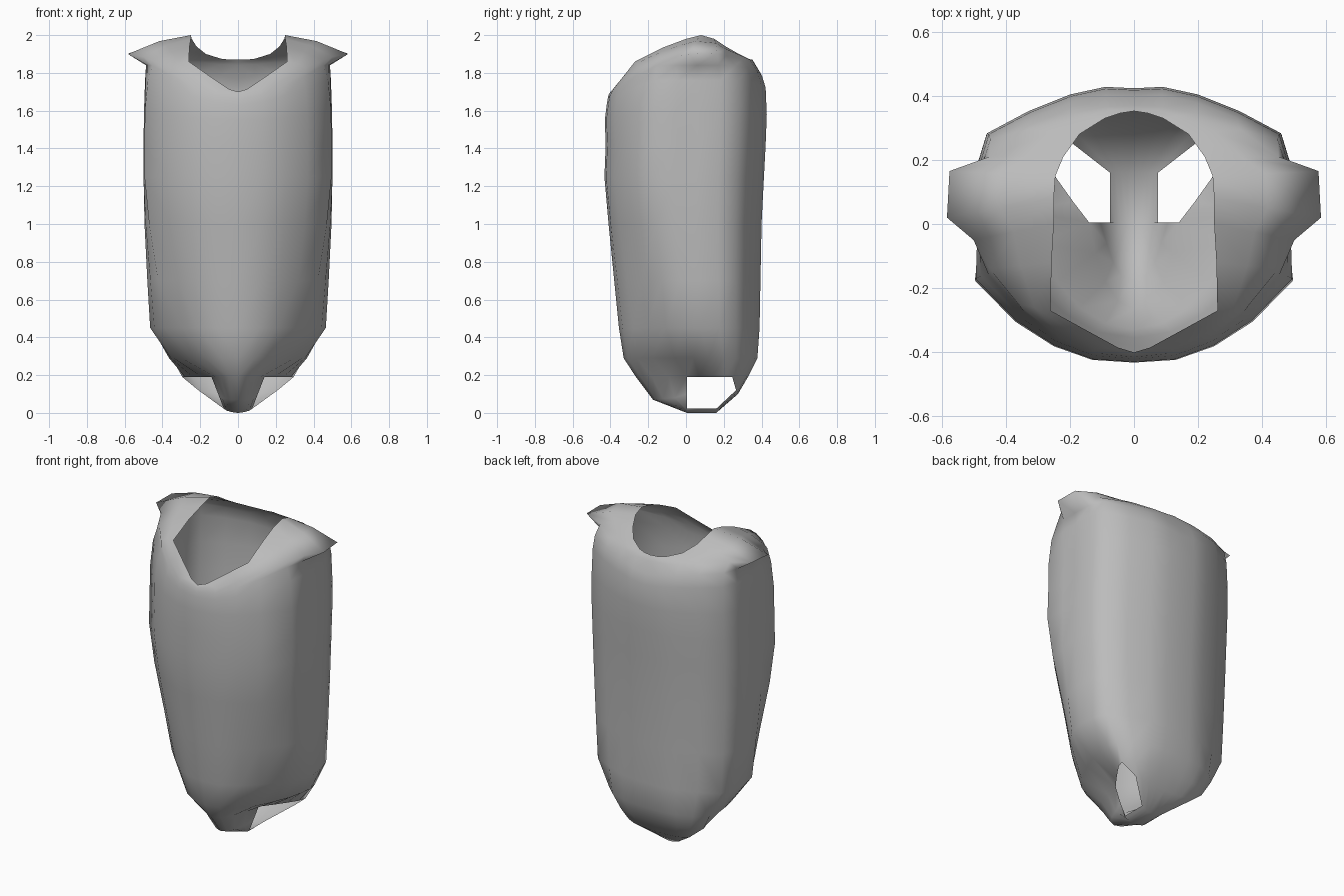
import bpy
import bmesh
from mathutils import Vector

if "Cube" in bpy.data.objects:
    bpy.data.objects.remove(bpy.data.objects["Cube"], do_unlink=True)

# Half outline of the trunk, from front centre round the left side to back centre
OUTLINE = [(0, -1), (.26, -.98), (.5, -.88), (.74, -.7), (.99, -.4), (1, -.12), (1, .15),
           (.98, .42), (.92, .65), (.66, .81), (.4, .93), (.18, .985), (0, .975)]
LAST = len(OUTLINE) - 1
# How strongly each front column is drawn in where the trunk tapers
TAPER = {1: .2, 2: .55, 3: .9, 4: 1, 5: .3}


def trunk_row(z, width, front, back, taper=0.0, lift=0.0):
    """Scaled outline at height z; lift raises the sides most and the back a little less."""
    middle, depth = (front + back) / 2, (back - front) / 2
    row = []
    for column, (u, v) in enumerate(OUTLINE):
        scale = 1 - taper * TAPER.get(column, 0)
        rise = lift * min(1.0, (column / 4) ** 1.5, 1 - .1 * (column - 8))
        row.append(Vector((u * width * scale, middle + v * depth * scale, z + rise)))
    return row


def level_row(z, points):
    return [Vector((x, y, z)) for x, y in points]


def free_row(points):
    return [Vector(p) if p else None for p in points]


# Crotch strip: front and back edges, with the leg opening between them
crotch_half = [(0, 0), (.02, .002), (.04, .006), (.06, .012), (.075, .022)]
gap = [None] * 3
crotch = free_row([(x, .005, z) for x, z in crotch_half] + gap
                  + [(x, .16, z) for x, z in reversed(crotch_half)])

# Panels in front of and behind the leg opening
panels = free_row([(0, -.175, .07), (.04, -.16, .07), (.065, -.12, .075), (.085, -.06, .08),
                   (.105, .005, .1)] + gap
                  + [(.21, .265, .12), (.17, .272, .11), (.12, .275, .105),
                     (.06, .275, .1), (0, .275, .1)])

# Narrow hips above the leg opening
hip_low = level_row(.19, [(0, -.265), (.05, -.24), (.09, -.18), (.12, -.09), (.14, .005),
                          (.19, .07), (.24, .14), (.28, .2), (.295, .245), (.24, .3),
                          (.16, .32), (.08, .328), (0, .328)])
hip_high = level_row(.29, [(0, -.33), (.09, -.31), (.17, -.26), (.24, -.18), (.3, -.06),
                           (.34, .04), (.355, .12), (.365, .2), (.35, .265), (.28, .33),
                           (.18, .365), (.09, .378), (0, .378)])

# Shoulder edge with the pointed sleeve caps
shoulder = free_row([(0, -.41, 1.685), (.12, -.39, 1.705), (.24, -.335, 1.765),
                     (.36, -.25, 1.825), (.45, -.14, 1.865), (.5, -.05, 1.885),
                     (.583, .02, 1.9), (.575, .165, 1.905), (.45, .21, 1.89),
                     (.33, .295, 1.87), (.19, .345, 1.855), (.09, .365, 1.845),
                     (0, .37, 1.84)])

# Neckline: V at the front, round at the back
neckline = free_row([(0, -.4, 1.7), (.05, -.385, 1.715), (.16, -.325, 1.79), (.26, -.27, 1.86),
                     (.257, -.12, 1.935), (.25, 0, 1.98), (.25, .08, 2), (.245, .15, 1.98),
                     (.22, .21, 1.94), (.17, .28, 1.9), (.09, .33, 1.875),
                     (.045, .345, 1.87), (0, .352, 1.87)])

# Slightly domed row between shoulder edge and neckline
dome = []
for column, (outer, inner) in enumerate(zip(shoulder, neckline)):
    bulge = .018 * min(column, LAST - column) / (LAST / 2)
    dome.append((outer + inner) / 2 + Vector((0, 0, bulge)))

rows = [crotch, panels, hip_low, hip_high,
        trunk_row(.45, .465, -.355, .395, .16),
        trunk_row(.7, .48, -.38, .4, .11),
        trunk_row(1.0, .495, -.41, .406, .04),
        trunk_row(1.25, .5, -.432, .419),
        trunk_row(1.42, .5, -.425, .428),
        trunk_row(1.55, .498, -.43, .434, 0, .04),
        trunk_row(1.63, .492, -.42, .428, .02, .13),
        trunk_row(1.66, .487, -.415, .408, .06, .18),
        shoulder, dome, neckline]

# Shallow hollow on each flank below the arm
for row in rows[7:10]:
    row[5].x -= .018

# Skin the left half
bm = bmesh.new()
grid = [[bm.verts.new(p) if p else None for p in row] for row in rows]
for lower, upper in zip(grid, grid[1:]):
    for i in range(LAST):
        quad = (lower[i], lower[i + 1], upper[i + 1], upper[i])
        if all(quad):
            bm.faces.new(quad)
for i in range(len(crotch_half) - 1):
    base = grid[0]
    bm.faces.new((base[i], base[LAST - i], base[LAST - i - 1], base[i + 1]))

mesh = bpy.data.meshes.new("bodysuit")
bm.to_mesh(mesh)
bm.free()
bodysuit = bpy.data.objects.new("bodysuit", mesh)
bpy.context.collection.objects.link(bodysuit)

# Mirror to the right half
mirror = bodysuit.modifiers.new("mirror", 'MIRROR')
mirror.use_clip = True
mirror.merge_threshold = .001

# Plain grey cloth
cloth = bpy.data.materials.new("grey cloth")
cloth.use_nodes = True
grey = (.5, .5, .5, 1)
cloth.diffuse_color = grey
cloth.node_tree.nodes["Principled BSDF"].inputs["Base Color"].default_value = grey
mesh.materials.append(cloth)

bpy.context.view_layer.objects.active = bodysuit
bodysuit.select_set(True)
bpy.ops.object.shade_smooth()
